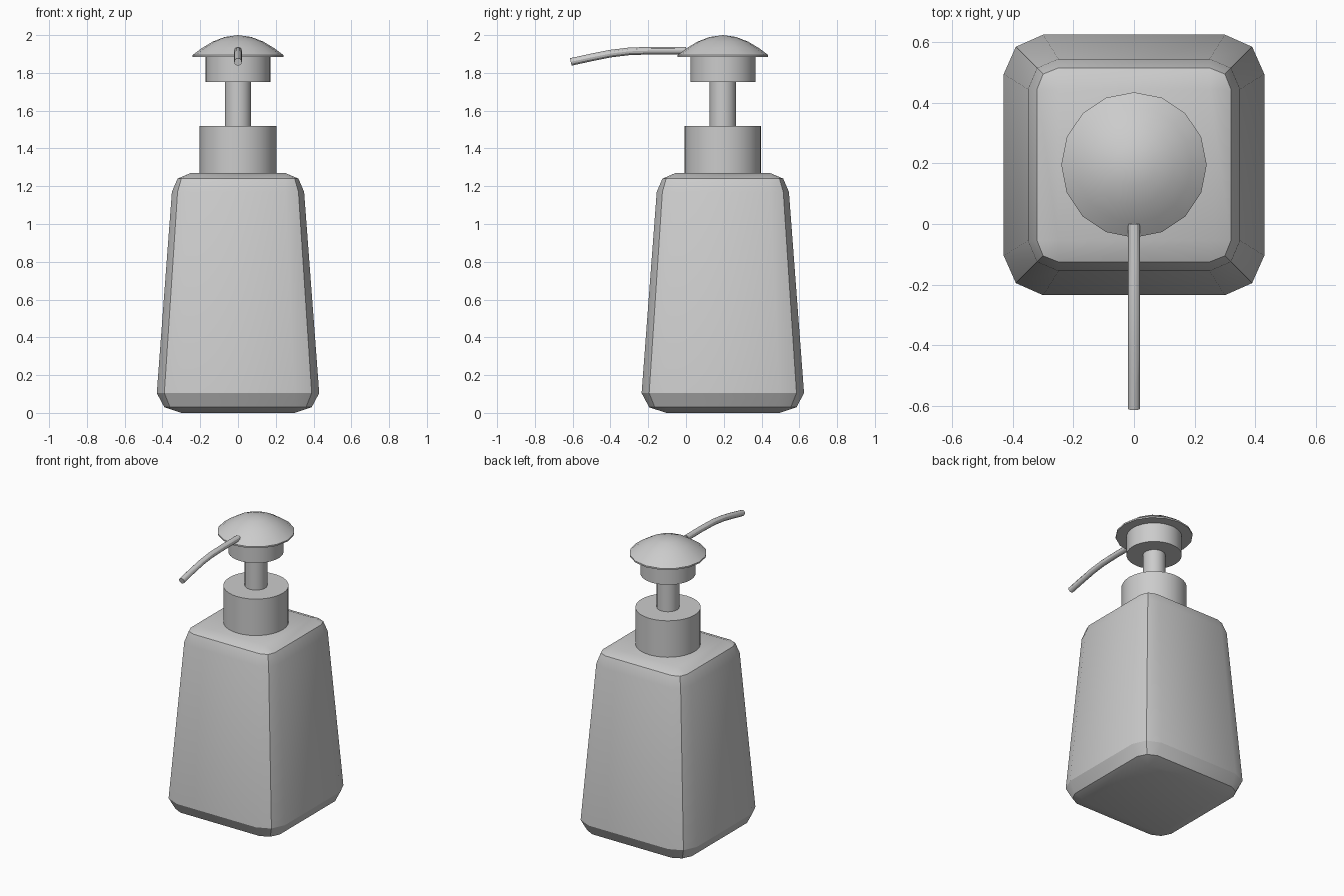
import bpy
import bmesh
import math

if "Cube" in bpy.data.objects:
    bpy.data.objects.remove(bpy.data.objects["Cube"], do_unlink=True)

CENTRE_Y = 0.195

grey = bpy.data.materials.new("plain grey")
grey.use_nodes = True
grey.diffuse_color = (0.6, 0.6, 0.6, 1)
grey.node_tree.nodes["Principled BSDF"].inputs["Base Color"].default_value = (0.6, 0.6, 0.6, 1)


def finish(obj):
    obj.data.materials.append(grey)
    bpy.ops.object.select_all(action="DESELECT")
    obj.select_set(True)
    bpy.context.view_layer.objects.active = obj
    bpy.ops.object.shade_smooth_by_angle(angle=math.radians(30))


def loft(name, rings):
    """Skin equal-length rings of points and cap both ends."""
    bm = bmesh.new()
    loops = [[bm.verts.new(p) for p in ring] for ring in rings]
    n = len(loops[0])
    for low, high in zip(loops, loops[1:]):
        for i in range(n):
            j = (i + 1) % n
            bm.faces.new((low[i], low[j], high[j], high[i]))
    bm.faces.new(loops[0][::-1])
    bm.faces.new(loops[-1])
    bmesh.ops.remove_doubles(bm, verts=bm.verts, dist=0.0005)
    bmesh.ops.recalc_face_normals(bm, faces=bm.faces)
    mesh = bpy.data.meshes.new(name)
    bm.to_mesh(mesh)
    bm.free()
    obj = bpy.data.objects.new(name, mesh)
    bpy.context.collection.objects.link(obj)
    finish(obj)


def rounded_square(half, mid, flat, z):
    """Square ring whose corners are cut by two short sides."""
    ring = []
    for k in range(4):
        c, s = round(math.cos(k * math.pi / 2)), round(math.sin(k * math.pi / 2))
        for x, y in ((half, flat), (mid, mid), (flat, half)):
            ring.append((c * x - s * y, CENTRE_Y + s * x + c * y, z))
    return ring


def turned(name, profile, sides):
    """Turn a (radius, height) profile about the pump axis."""
    rings = []
    for r, z in profile:
        angles = [2 * math.pi * i / sides for i in range(sides)]
        rings.append([(r * math.cos(a), CENTRE_Y + r * math.sin(a), z) for a in angles])
    loft(name, rings)


# Tapered bottle with softened edges
loft("bottle", [rounded_square(*ring) for ring in (
    (0.30, 0.30, 0.30, 0.0),
    (0.39, 0.36, 0.30, 0.03),
    (0.43, 0.39, 0.30, 0.105),
    (0.35, 0.32, 0.25, 1.17),
    (0.32, 0.30, 0.25, 1.24),
    (0.25, 0.25, 0.25, 1.27),
)])

# Pump: collar, stem, head and domed cap
turned("collar", [(0.203, 1.26), (0.203, 1.52)], 32)
turned("stem", [(0.07, 1.50), (0.07, 1.77)], 32)
turned("pump_head", [(0.172, 1.752), (0.172, 1.90)], 32)
turned("domed_cap", [(0.24, 1.885), (0.24, 1.895), (0.19, 1.932), (0.135, 1.965),
                     (0.07, 1.99), (0.0, 2.0)], 16)

# Curved spout
path = [(0.0, 1.918), (-0.18, 1.918), (-0.30, 1.914), (-0.40, 1.902), (-0.50, 1.882), (-0.61, 1.858)]
rings = []
for i, (y, z) in enumerate(path):
    before, after = path[max(i - 1, 0)], path[min(i + 1, len(path) - 1)]
    tilt = math.atan2(after[1] - before[1], before[0] - after[0])
    ring = []
    for k in range(12):
        a = 2 * math.pi * k / 12
        up = 0.02 * math.sin(a)
        ring.append((0.02 * math.cos(a), y + up * math.sin(tilt), z + up * math.cos(tilt)))
    rings.append(ring)
loft("spout", rings)
